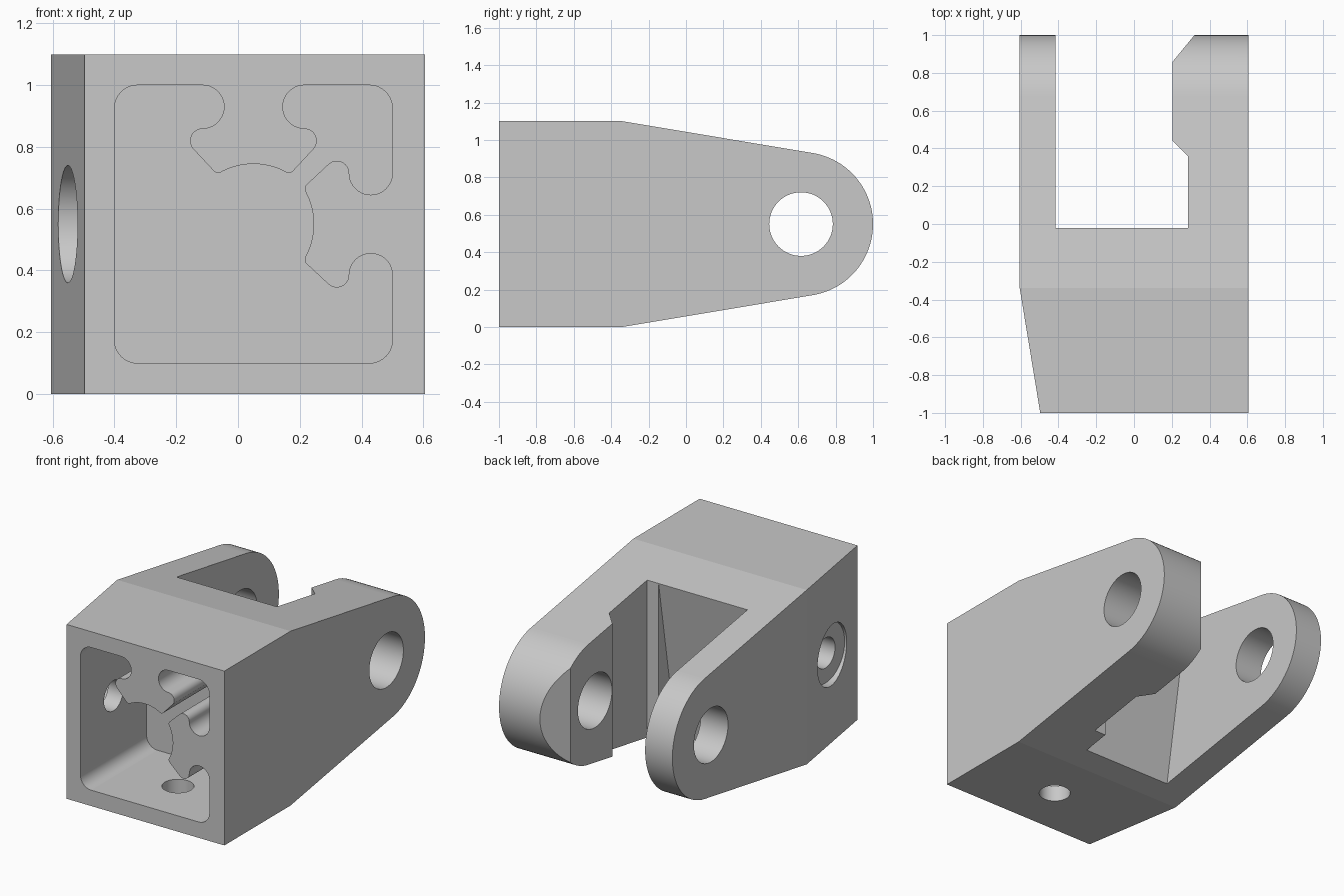
import bpy
import bmesh
from math import sin, cos, radians, pi
from mathutils import Vector

if "Cube" in bpy.data.objects:
    bpy.data.objects.remove(bpy.data.objects["Cube"], do_unlink=True)

grey = bpy.data.materials.new("light_grey")
grey.use_nodes = True
grey.diffuse_color = (0.58, 0.58, 0.58, 1)
grey.node_tree.nodes["Principled BSDF"].inputs["Base Color"].default_value = (0.58, 0.58, 0.58, 1)

HALF, TOP, MID, SHOULDER = 0.605, 1.1, 0.55, -0.34
PIN_Y, BORE_Y = 0.615, -0.67


def arc(cx, cy, r, start, end, steps):
    """Points on an arc, angles in degrees."""
    angles = [radians(start + (end - start) * i / steps) for i in range(steps + 1)]
    return [(cx + r * cos(a), cy + r * sin(a)) for a in angles]


def prism(name, outline, axis, low, high):
    """Extrude a closed 2D outline along one axis."""
    place = {"x": lambda p, d: (d, p[0], p[1]),
             "y": lambda p, d: (p[0], d, p[1]),
             "z": lambda p, d: (p[0], p[1], d)}[axis]
    bm = bmesh.new()
    face = bm.faces.new([bm.verts.new(place(p, low)) for p in outline])
    grown = bmesh.ops.extrude_face_region(bm, geom=[face])["geom"]
    shift = Vector(place((0, 0), high - low))
    bmesh.ops.translate(bm, vec=shift, verts=[g for g in grown if isinstance(g, bmesh.types.BMVert)])
    bmesh.ops.recalc_face_normals(bm, faces=bm.faces)
    mesh = bpy.data.meshes.new(name)
    bm.to_mesh(mesh)
    bm.free()
    mesh.materials.append(grey)
    obj = bpy.data.objects.new(name, mesh)
    bpy.context.collection.objects.link(obj)
    return obj


def cut(target, cutter):
    """Subtract the cutter, then discard it."""
    cutter.hide_render = True
    mod = target.modifiers.new(cutter.name, "BOOLEAN")
    mod.operation, mod.solver, mod.object = "DIFFERENCE", "EXACT", cutter
    bpy.context.view_layer.objects.active = target
    bpy.ops.object.modifier_apply(modifier=mod.name)
    bpy.data.objects.remove(cutter, do_unlink=True)


def circle(cx, cy, r):
    return arc(cx, cy, r, 0, 360, 64)[:-1]


# Body: side profile with a tapering, rounded hinge end
profile = [(-1, TOP), (-1, 0), (SHOULDER, 0)]
profile += arc(PIN_Y, MID, 0.385, -80.6, 80.6, 48) + [(SHOULDER, TOP)]
body = prism("hinge_bracket", profile, "x", -HALF, HALF)

# Tapered side at the front
cut(body, prism("side_taper", [(-0.8, -1.2), (-0.4635, -1.2), (-HALF, SHOULDER), (-0.8, SHOULDER)],
                "z", -0.2, 1.3))

# Slot between the arms, with the thicker boss and end chamfer on one arm
slot = [(-0.415, -0.02), (0.285, -0.02), (0.285, 0.36), (0.205, 0.44), (0.205, 0.86),
        (0.32, 1.0), (0.402, 1.1), (-0.415, 1.1)]
cut(body, prism("arm_slot", slot, "z", -0.2, 1.3))

# Sloped relief in the slot floor
cut(body, prism("slot_relief", [(-0.203, -0.05), (0.1, -0.05), (0.1, 1.2), (0.006, 1.2)],
                "x", -0.415, 0.205))

# Pin hole through both arms
cut(body, prism("pin_hole", circle(PIN_Y, MID, 0.17), "x", -1, 1))

# Tongue outline: u runs across it, v runs from the wall into the pocket
half = arc(0.165, 0.07, 0.07, -90, -270, 20)
half += arc(0.165, 0.18, 0.04, -90, 45, 12)[1:]
half += arc(0.114, 0.264, 0.02, 45, 120, 6)
half += arc(0, 0.476, 0.221, -62, -90, 8)
tongue = half + [(-u, v) for u, v in reversed(half[:-1])]

# Socket in the front with two tongues
R = 0.075
socket = arc(-0.4 + R, 0.1 + R, R, 180, 270, 10)
socket += arc(0.5 - R, 0.1 + R, R, 270, 360, 10)
socket += [(0.5 - v, MID + u) for u, v in reversed(tongue)]
socket += arc(0.5 - R, 1 - R, R, 0, 90, 10)
socket += [(0.05 + u, 1 - v) for u, v in tongue]
socket += arc(-0.4 + R, 1 - R, R, 90, 180, 10)
cut(body, prism("socket", socket, "y", -1.2, SHOULDER))

# Counterbored screw hole in the tapered side, plain hole in the base
cut(body, prism("counterbore", circle(BORE_Y, MID, 0.19), "x", -0.8, -0.505))
cut(body, prism("side_screw_hole", circle(BORE_Y, MID, 0.095), "x", -0.8, -0.3))
cut(body, prism("base_screw_hole", circle(0.05, BORE_Y, 0.092), "z", -0.2, 0.2))

# Smooth the curved walls, keep the edges crisp
bpy.ops.object.select_all(action="DESELECT")
body.select_set(True)
bpy.context.view_layer.objects.active = body
bpy.ops.object.shade_smooth_by_angle(angle=pi / 9)
for poly in body.data.polygons:
    if poly.area > 0.1:
        poly.use_smooth = False
